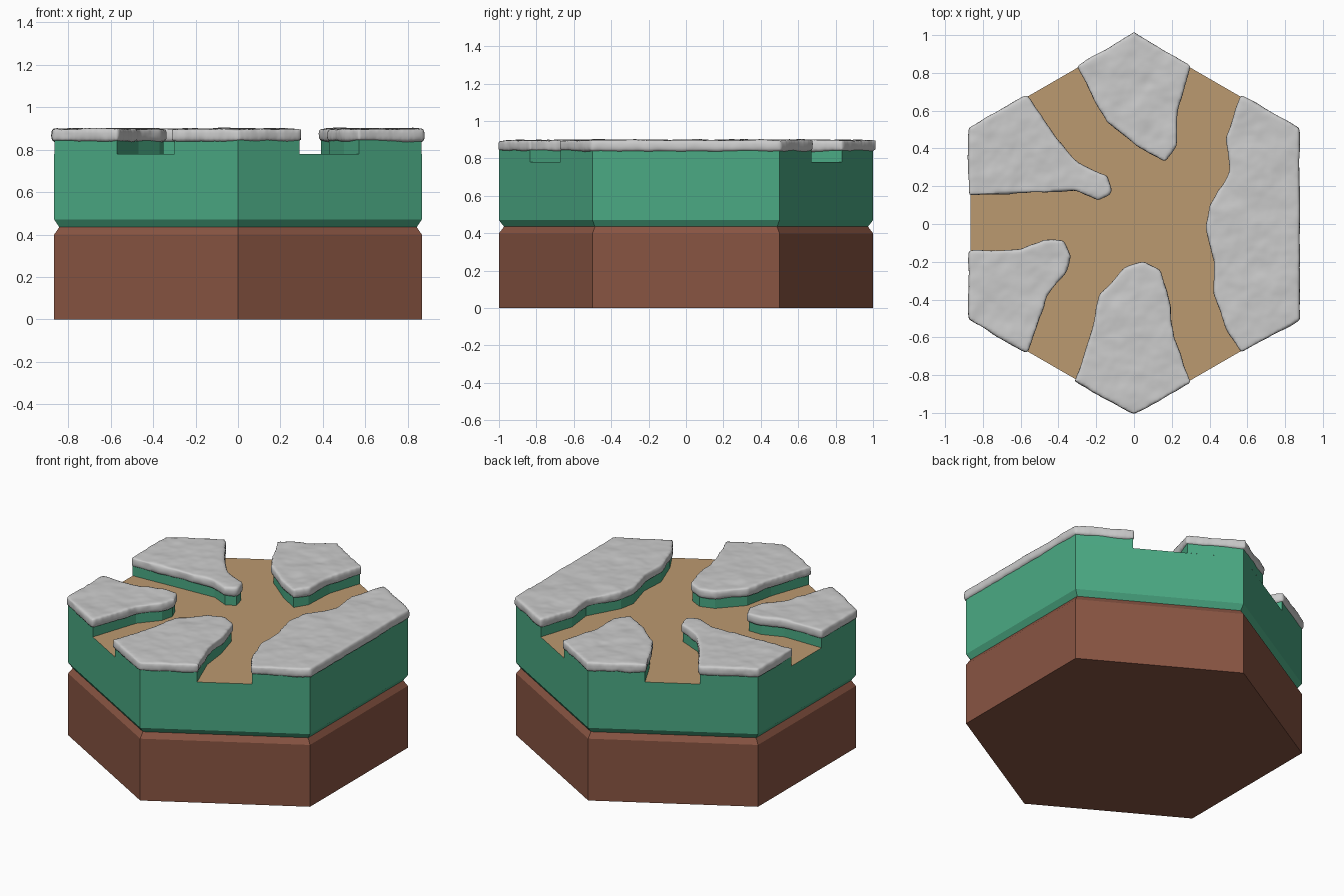
import bpy, math
from mathutils import Vector

if "Cube" in bpy.data.objects:
    bpy.data.objects.remove(bpy.data.objects["Cube"])


def material(name, rgb):
    m = bpy.data.materials.new(name)
    m.diffuse_color = (*rgb, 1)
    m.use_nodes = True
    m.node_tree.nodes["Principled BSDF"].inputs["Base Color"].default_value = m.diffuse_color
    return m


GREEN = material("green", (0.07, 0.40, 0.23))
BROWN = material("brown", (0.25, 0.09, 0.055))
TAN = material("tan", (0.50, 0.32, 0.16))


def hexagon(r):
    return [(r * math.sin(-k * math.pi / 3), r * math.cos(k * math.pi / 3)) for k in range(6)]


def offset(pts, d):
    """Push a counter-clockwise outline outwards by d."""
    out = []
    for i, p in enumerate(pts):
        a, b, c = Vector(pts[i - 1]), Vector(p), Vector(pts[(i + 1) % len(pts)])
        e, f = (b - a).normalized(), (c - b).normalized()
        n = (Vector((e.y, -e.x)) + Vector((f.y, -f.x))).normalized()
        out.append(tuple(b + n * d))
    return out


def loft(name, rings, mat=None, bottom=True, top=True):
    """Stack (outline, z) rings into walls with optional caps."""
    n = len(rings[0][0])
    verts = [(x, y, z) for pts, z in rings for x, y in pts]
    faces = [(r * n + i, r * n + (i + 1) % n, (r + 1) * n + (i + 1) % n, (r + 1) * n + i)
             for r in range(len(rings) - 1) for i in range(n)]
    if bottom:
        faces.append(tuple(reversed(range(n))))
    if top:
        faces.append(tuple(range(len(verts) - n, len(verts))))
    me = bpy.data.meshes.new(name)
    me.from_pydata(verts, [], faces)
    if mat:
        me.materials.append(mat)
    ob = bpy.data.objects.new(name, me)
    bpy.context.collection.objects.link(ob)
    return ob


# Hexagonal earth base and grass layer, meeting in a V groove
loft("earth_base", [(hexagon(1), 0), (hexagon(1), 0.40), (hexagon(0.973), 0.435)], BROWN)
loft("grass_layer", [(hexagon(0.973), 0.435), (hexagon(1), 0.47), (hexagon(1), 0.78)],
     GREEN, top=False)

# Sunken path floor
path = bpy.data.meshes.new("path_floor")
path.from_pydata([(x, y, 0.78) for x, y in hexagon(1)], [], [tuple(range(6))])
path.materials.append(TAN)
bpy.context.collection.objects.link(bpy.data.objects.new("path_floor", path))

# Raised island outlines, clockwise from above
islands = {
    "back": [(-.29, .833), (0, 1), (.29, .833), (.22, .62), (.21, .42), (.16, .34),
             (.03, .42), (-.13, .55), (-.2, .66)],
    "back_left": [(-.866, .16), (-.866, .5), (-.57, .671), (-.42, .44), (-.3, .31),
                  (-.15, .245), (-.13, .17), (-.19, .14), (-.3, .19), (-.5, .18)],
    "front_left": [(-.6, -.15), (-.47, -.1), (-.38, -.1), (-.35, -.17), (-.37, -.25),
                   (-.47, -.37), (-.52, -.52), (-.57, -.671), (-.866, -.5), (-.866, -.15)],
    "front": [(.29, -.833), (0, -1), (-.3, -.827), (-.21, -.57), (-.17, -.38),
              (-.04, -.24), (.05, -.21), (.13, -.25), (.18, -.43), (.2, -.6)],
    "right": [(.57, .671), (.866, .5), (.866, -.5), (.57, -.671), (.5, -.55), (.43, -.36),
              (.44, -.2), (.39, -.02), (.41, .08), (.52, .28), (.5, .45)],
}

clouds = bpy.data.textures.new("snow_lumps", 'CLOUDS')
clouds.noise_scale = 0.13

for name, pts in islands.items():
    pts = pts[::-1]
    # Grass wall under the snow
    loft("grass_bank_" + name, [(pts, 0.78), (pts, 0.845)], GREEN, bottom=False)
    # Soft lumpy snow cap, slightly overhanging
    rim = offset(pts, 0.014)
    snow = loft("snow_cap_" + name, [(rim, 0.836), (rim, 0.898)])
    rm = snow.modifiers.new("Remesh", 'REMESH')
    rm.mode = 'VOXEL'
    rm.voxel_size = 0.013
    rm.use_smooth_shade = True
    sm = snow.modifiers.new("Smooth", 'SMOOTH')
    sm.factor = 0.5
    sm.iterations = 7
    dp = snow.modifiers.new("Lumps", 'DISPLACE')
    dp.texture = clouds
    dp.texture_coords = 'GLOBAL'
    dp.strength = 0.016
    dp.mid_level = 0.5
